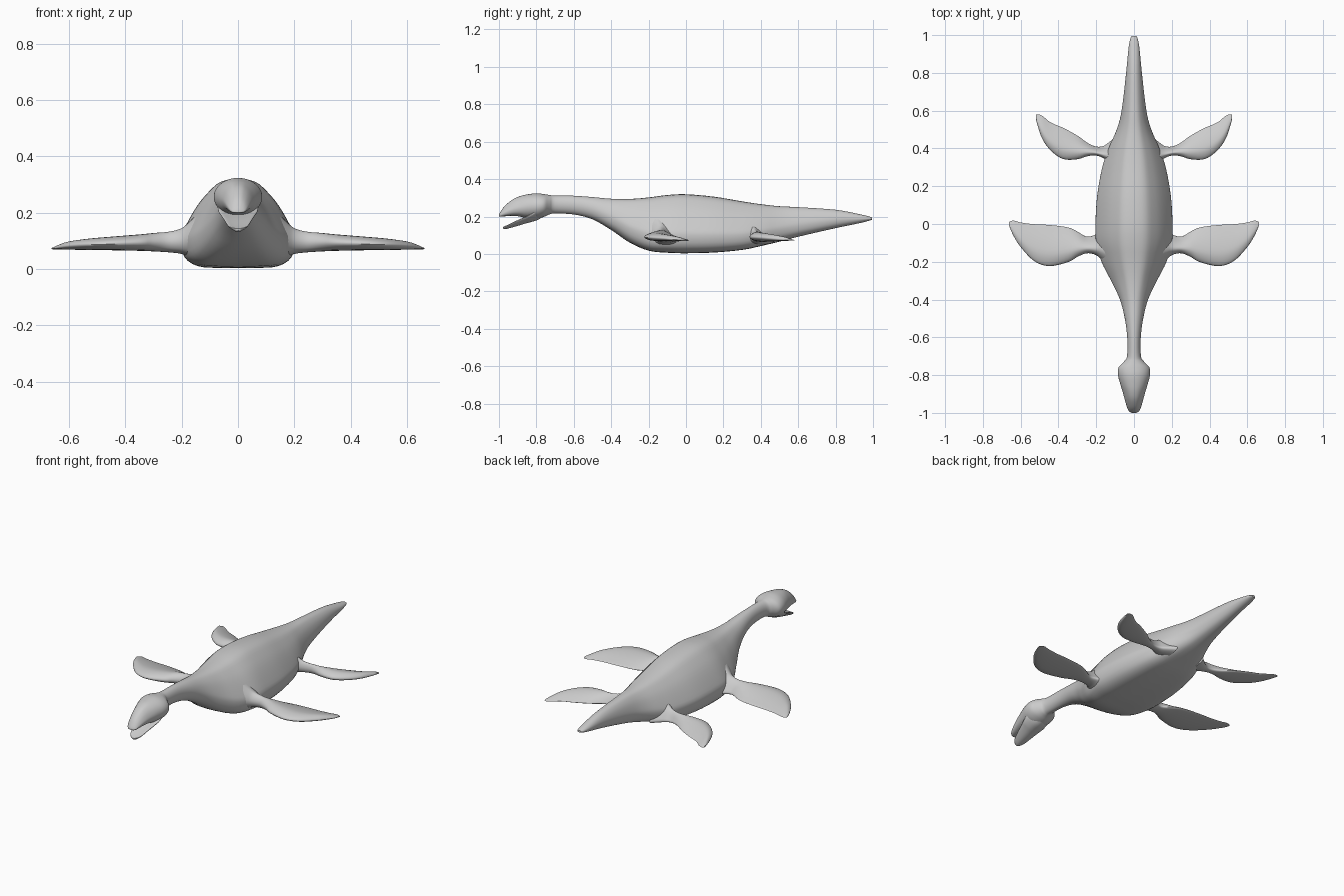
import bpy
import bmesh
import math
from mathutils import Vector

cube = bpy.data.objects.get("Cube")
if cube:
    bpy.data.objects.remove(cube, do_unlink=True)

# One plain grey skin
skin = bpy.data.materials.new("grey_skin")
skin.use_nodes = True
GREY = (0.6, 0.6, 0.6, 1)
skin.diffuse_color = GREY
skin.node_tree.nodes["Principled BSDF"].inputs["Base Color"].default_value = GREY


def smooth(points, steps, closed=False):
    """Catmull-Rom through vectors of any size."""
    pts = [Vector(p) for p in points]
    n = len(pts)
    out = []
    for i in range(n if closed else n - 1):
        if closed:
            a, b, c, d = (pts[(i + k) % n] for k in (-1, 0, 1, 2))
        else:
            a, b, c, d = (pts[min(max(i + k, 0), n - 1)] for k in (-1, 0, 1, 2))
        for s in range(steps):
            t = s / steps
            out.append(b + (c - a) * (t / 2)
                       + (a * 2 - b * 5 + c * 4 - d) * (t * t / 2)
                       + (b * 3 - a - c * 3 + d) * (t ** 3 / 2))
    if not closed:
        out.append(pts[-1])
    return out


def loft(name, rings, mirror=False):
    """Skin a list of equal rings and cap both ends."""
    bm = bmesh.new()
    loops = [[bm.verts.new(p) for p in ring] for ring in rings]
    n = len(loops[0])
    for a, b in zip(loops, loops[1:]):
        for i in range(n):
            j = (i + 1) % n
            bm.faces.new((a[i], a[j], b[j], b[i]))
    bm.faces.new(loops[0])
    bm.faces.new(loops[-1])
    bmesh.ops.recalc_face_normals(bm, faces=bm.faces)
    mesh = bpy.data.meshes.new(name)
    bm.to_mesh(mesh)
    bm.free()
    mesh.materials.append(skin)
    obj = bpy.data.objects.new(name, mesh)
    bpy.context.collection.objects.link(obj)
    if mirror:
        obj.modifiers.new("mirror", 'MIRROR').use_mirror_merge = False
    bpy.ops.object.select_all(action='DESELECT')
    obj.select_set(True)
    bpy.context.view_layer.objects.active = obj
    bpy.ops.object.shade_smooth_by_angle(angle=math.radians(50))
    return obj


def full_section(half):
    """Mirror a half profile that runs from top centre to bottom centre."""
    ring = list(half) + [(-x, z) for x, z in reversed(half[1:-1])]
    return smooth(ring, 3, closed=True)


# Body, neck, tail and upper head: sloping sides and flat belly, blended to round
belly_half = [(0, 1), (.3, .97), (.52, .85), (.72, .69), (.92, .46),
              (1, .31), (.93, .12), (.7, .02), (.35, 0), (0, 0)]
count = len(belly_half) - 1
round_half = [(math.sin(math.pi * i / count), .5 + .5 * math.cos(math.pi * i / count))
              for i in range(count + 1)]
belly_ring, round_ring = full_section(belly_half), full_section(round_half)

# y, half width, top, bottom, roundness
spine = [
    (.995, .012, .195, .183, 1), (.98, .02, .2, .178, 1), (.93, .029, .212, .165, 1),
    (.8, .042, .236, .138, .8), (.6, .066, .25, .092, .5), (.5, .092, .255, .066, .3),
    (.4, .135, .266, .042, .1), (.3, .168, .281, .022, 0), (.15, .195, .306, .008, 0),
    (0, .204, .319, .004, 0), (-.1, .2, .315, .007, 0), (-.2, .172, .302, .018, 0),
    (-.3, .122, .294, .06, .2), (-.4, .075, .295, .128, .6), (-.5, .049, .304, .185, .9),
    (-.6, .036, .311, .211, 1), (-.7, .037, .312, .216, 1), (-.73, .055, .315, .211, 1),
    (-.76, .082, .32, .198, 1), (-.8, .085, .324, .187, 1), (-.85, .072, .318, .19, .9),
    (-.89, .06, .308, .2, .6), (-.93, .049, .289, .204, .4), (-.97, .037, .255, .201, .3),
    (-.992, .026, .225, .199, .3), (-1, .012, .21, .2, .3)]
rings = []
for y, w, top, low, r in smooth(spine, 4):
    rings.append([(w * p.x, y, low + (top - low) * p.y)
                  for p in (a.lerp(b, r) for a, b in zip(belly_ring, round_ring))])
loft("body_and_head", rings)

# Lower jaw: open, V-shaped below
jaw_ring = full_section([(0, .9), (.5, .93), (.9, 1), (1, .85), (.8, .5), (.4, .12), (0, 0)])
jaw = [(-.75, .045, .26, .21), (-.79, .07, .24, .183), (-.83, .07, .213, .17),
       (-.86, .062, .198, .162), (-.9, .051, .181, .15), (-.95, .036, .157, .136),
       (-.97, .022, .148, .132), (-.978, .01, .144, .136)]
loft("lower_jaw", [[(w * p.x, y, low + (top - low) * p.y) for p in jaw_ring]
                   for y, w, top, low in smooth(jaw, 4)])

# Flippers: thick leading edge, thin trailing edge, flat underside
foil = smooth([(0, .45), (.08, .8), (.3, 1), (.6, .78), (.87, .4), (1, .15),
               (.85, .03), (.5, 0), (.15, .12)], 3, closed=True)


def flipper(name, stations):
    """Stations: x, leading y, trailing y, top, bottom."""
    loft(name, [[(x, a + (b - a) * p.x, low + (top - low) * p.y) for p in foil]
                for x, a, b, top, low in smooth(stations, 4)], mirror=True)


flipper("front_flippers", [
    (.14, -.22, .01, .2, .03), (.175, -.185, -.03, .165, .045),
    (.205, -.163, -.056, .143, .055), (.25, -.155, -.067, .132, .06),
    (.3, -.174, -.04, .128, .063), (.35, -.202, -.018, .123, .065),
    (.45, -.223, -.005, .115, .067), (.53, -.195, -.001, .108, .068),
    (.6, -.122, .008, .098, .069), (.635, -.068, .018, .087, .07),
    (.655, -.025, .014, .078, .07), (.662, -.003, .008, .075, .071)])
flipper("rear_flippers", [
    (.09, .29, .47, .17, .05), (.13, .325, .435, .15, .055),
    (.165, .35, .412, .13, .06), (.205, .363, .411, .122, .063),
    (.25, .358, .432, .12, .064), (.3, .343, .468, .119, .065),
    (.375, .344, .509, .115, .067), (.44, .388, .537, .108, .069),
    (.485, .45, .572, .098, .07), (.51, .52, .581, .085, .071),
    (.52, .56, .577, .078, .072)])
